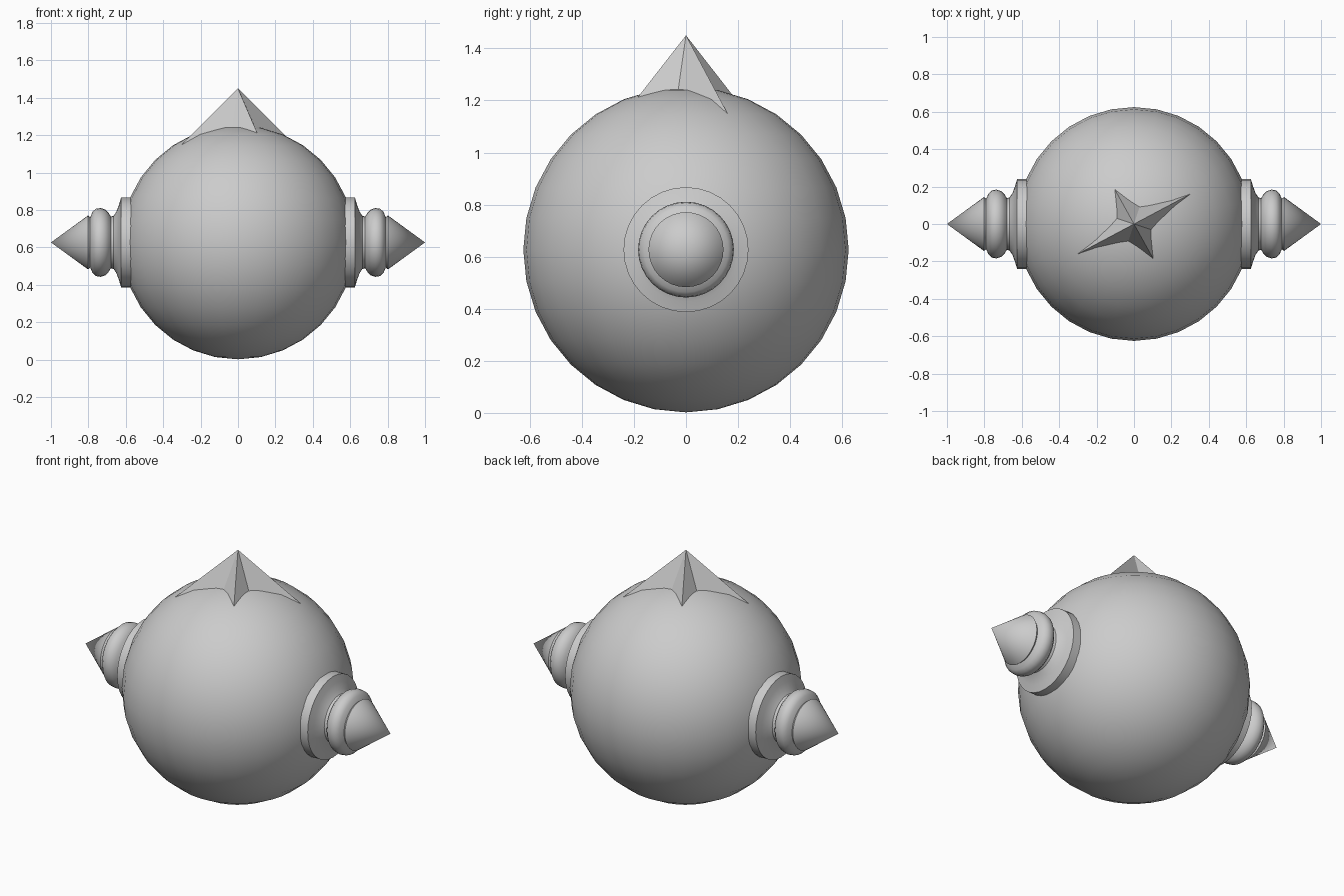
import bpy
import bmesh
import math
from mathutils import Matrix, Vector

cube = bpy.data.objects.get("Cube")
if cube:
    bpy.data.objects.remove(cube, do_unlink=True)

# One plain grey for the whole model
grey = bpy.data.materials.new("plain_grey")
grey.use_nodes = True
grey.diffuse_color = (0.6, 0.6, 0.6, 1)
grey.node_tree.nodes["Principled BSDF"].inputs["Base Color"].default_value = (0.6, 0.6, 0.6, 1)

RADIUS = 0.625
CENTRE = Vector((0, 0, 0.627))


def finish(name, bm, smooth_angle=None):
    bmesh.ops.recalc_face_normals(bm, faces=bm.faces)
    mesh = bpy.data.meshes.new(name)
    bm.to_mesh(mesh)
    bm.free()
    mesh.materials.append(grey)
    obj = bpy.data.objects.new(name, mesh)
    bpy.context.collection.objects.link(obj)
    if smooth_angle:
        bpy.ops.object.select_all(action="DESELECT")
        obj.select_set(True)
        bpy.context.view_layer.objects.active = obj
        bpy.ops.object.shade_smooth_by_angle(angle=math.radians(smooth_angle))
    return obj


def lathe_x(profile, steps=32):
    """Spin (x, radius) points about the x axis."""
    bm = bmesh.new()
    verts = [bm.verts.new((x, 0, r)) for x, r in profile]
    edges = [bm.edges.new(pair) for pair in zip(verts, verts[1:])]
    bmesh.ops.spin(bm, geom=verts + edges, cent=(0, 0, 0), axis=(1, 0, 0),
                   angle=math.tau, steps=steps, use_merge=False)
    bmesh.ops.remove_doubles(bm, verts=bm.verts, dist=0.0005)
    return bm


# Round body
bm = bmesh.new()
bmesh.ops.create_uvsphere(bm, u_segments=32, v_segments=16, radius=RADIUS,
                          matrix=Matrix.Translation(CENTRE))
finish("body", bm, 40)

# Turned finials on both sides: flange, neck, bead and pointed tip
finial = [(0.54, 0), (0.54, 0.24), (0.625, 0.24), (0.637, 0.2), (0.65, 0.165),
          (0.665, 0.142), (0.68, 0.138), (0.692, 0.158), (0.71, 0.176),
          (0.735, 0.184), (0.76, 0.18), (0.778, 0.163), (0.79, 0.135),
          (0.802, 0.144), (1.0, 0)]
for name, side in (("left_finial", 1), ("right_finial", -1)):
    bm = lathe_x([(x * side, r) for x, r in finial])
    bmesh.ops.translate(bm, verts=bm.verts, vec=CENTRE)
    finish(name, bm, 40)

# Four-pointed star peak, its base sunk into the body
bm = bmesh.new()
apex = bm.verts.new((0, 0, 1.45))
rim = []
for turn in (0, 180):
    for degrees, reach in ((28, 0.397), (72, 0.162), (119, 0.312), (162, 0.162)):
        a = math.radians(degrees + turn)
        rim.append(bm.verts.new((reach * math.cos(a), reach * math.sin(a), 1.1)))
for a, b in zip(rim, rim[1:] + rim[:1]):
    bm.faces.new((apex, a, b))
bm.faces.new(rim[::-1])
finish("star_peak", bm)
